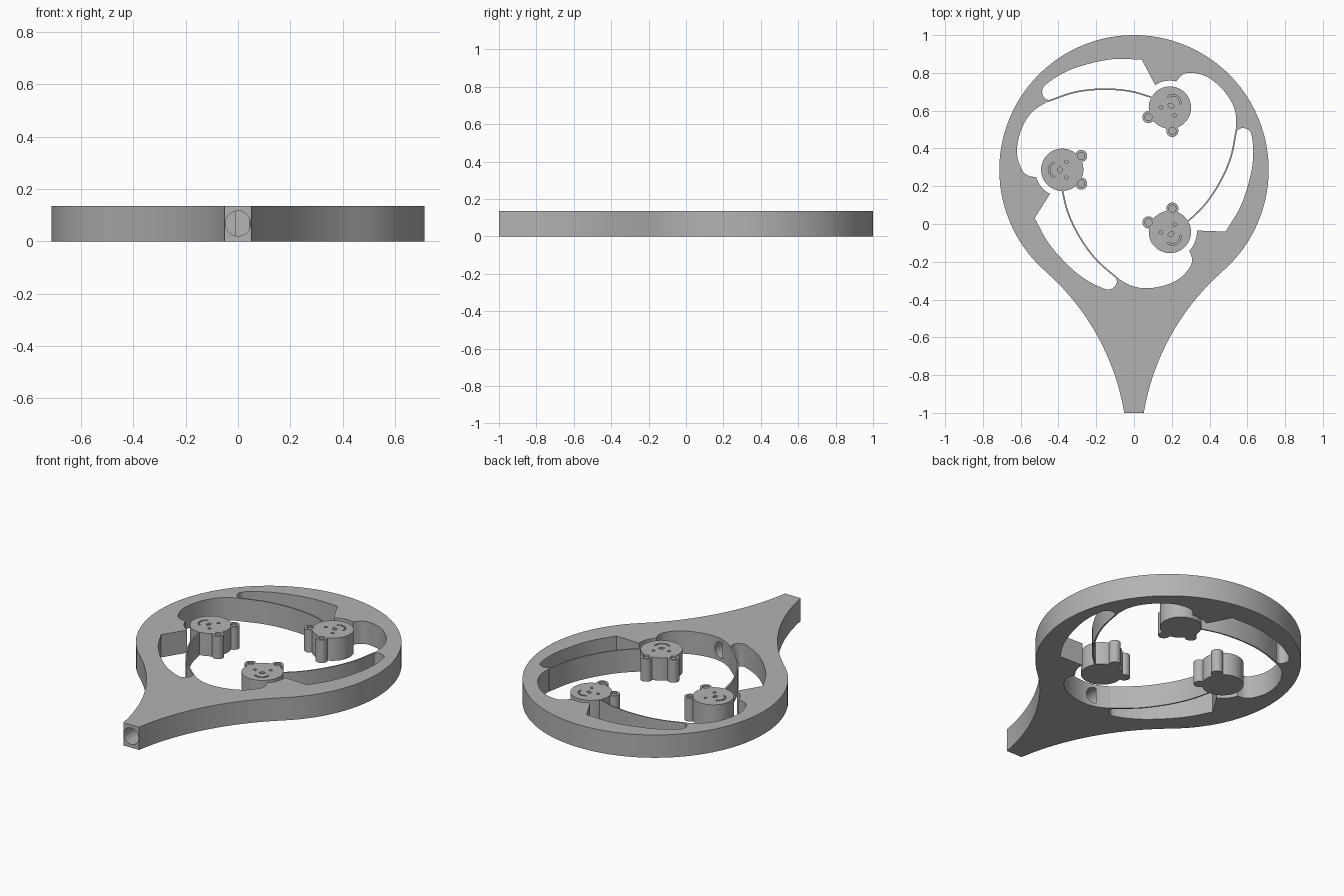
import bpy, bmesh, math
from mathutils import Vector, Matrix

HEIGHT = 0.135
CENTRE = Vector((0, 0.287))   # middle of the round frame
OUTER = 0.713
HEAD_R, EAR_R, EAR_D = 0.112, 0.032, 0.124

cube = bpy.data.objects.get("Cube")
if cube:
    bpy.data.objects.remove(cube, do_unlink=True)

grey = bpy.data.materials.new("plain grey")
grey.use_nodes = True
COLOUR = (0.45, 0.45, 0.45, 1)
grey.diffuse_color = COLOUR
grey.node_tree.nodes["Principled BSDF"].inputs["Base Color"].default_value = COLOUR


# 2D helpers
def polar(deg, r):
    return Vector((r * math.cos(math.radians(deg)), r * math.sin(math.radians(deg))))


def arc(c, r, a0, a1, n):
    return [Vector(c) + polar(a0 + (a1 - a0) * i / n, r) for i in range(n + 1)]


def turn(points, deg):
    m = Matrix.Rotation(math.radians(deg), 2)
    return [m @ p for p in points]


def smooth(points, n=8):
    """Catmull-Rom curve through the points."""
    p = [points[0] * 2 - points[1]] + points + [points[-1] * 2 - points[-2]]
    out = []
    for a, b, c, d in zip(p, p[1:], p[2:], p[3:]):
        for i in range(n):
            t = i / n
            out.append((b * 2 + (c - a) * t + (a * 2 - b * 5 + c * 4 - d) * t ** 2
                        + (b * 3 - a - c * 3 + d) * t ** 3) / 2)
    return out + [points[-1]]


def ribbon(path, width):
    left, right = [], []
    for i, p in enumerate(path):
        d = path[min(i + 1, len(path) - 1)] - path[max(i - 1, 0)]
        side = Vector((-d.y, d.x)).normalized() * width / 2
        left.append(p + side)
        right.append(p - side)
    return left + right[::-1]


# 3D helpers
def finish(obj):
    obj.data.materials.clear()
    obj.data.materials.append(grey)
    bpy.ops.object.select_all(action='DESELECT')
    obj.select_set(True)
    bpy.context.view_layer.objects.active = obj
    bpy.ops.object.shade_smooth_by_angle(angle=math.radians(30))


def prism(name, loops, z0=0.0, z1=HEIGHT):
    """Upright solid from closed outlines; inner outlines become openings."""
    curve = bpy.data.curves.new(name, 'CURVE')
    curve.dimensions, curve.fill_mode = '2D', 'BOTH'
    curve.extrude = (z1 - z0) / 2
    for loop in loops:
        s = curve.splines.new('POLY')
        s.points.add(len(loop) - 1)
        for sp, p in zip(s.points, loop):
            sp.co = (p.x, p.y, 0, 1)
        s.use_cyclic_u = True
    temp = bpy.data.objects.new(name, curve)
    bpy.context.collection.objects.link(temp)
    deps = bpy.context.evaluated_depsgraph_get()
    mesh = bpy.data.meshes.new_from_object(temp.evaluated_get(deps))
    bpy.data.objects.remove(temp, do_unlink=True)
    bm = bmesh.new()
    bm.from_mesh(mesh)
    bmesh.ops.remove_doubles(bm, verts=bm.verts, dist=1e-5)
    bmesh.ops.translate(bm, verts=bm.verts, vec=(0, 0, (z0 + z1) / 2))
    bmesh.ops.recalc_face_normals(bm, faces=bm.faces)
    bm.to_mesh(mesh)
    bm.free()
    obj = bpy.data.objects.new(name, mesh)
    bpy.context.collection.objects.link(obj)
    return obj


def carve(obj, cutter):
    mod = obj.modifiers.new("carve", 'BOOLEAN')
    mod.operation, mod.solver, mod.object = 'DIFFERENCE', 'EXACT', cutter
    bpy.context.view_layer.objects.active = obj
    bpy.ops.object.modifier_apply(modifier=mod.name)
    bpy.data.objects.remove(cutter, do_unlink=True)


# Outer outline: round frame flowing into a narrow handle
rim = arc(CENTRE, OUTER, -48.8, 228.8, 110)
flare = arc((-1.311, -1.211), 1.277, 48, 9.5, 30)
outline = rim + flare + [Vector((-p.x, p.y)) for p in reversed(flare)]

# One third of the opening: inner wall, hollow for the head, step, long slot
inner_wall = smooth([Vector(p) for p in (
    (-0.449, 0.366), (-0.529, 0.315), (-0.581, 0.247), (-0.613, 0.157),
    (-0.618, 0.072), (-0.592, -0.002), (-0.56, -0.031), (-0.518, -0.039))])
hollow = arc((-0.38, 0), 0.143, 197, 243, 12)
slot = smooth([polar(*p) for p in (
    (206, 0.585), (221.7, 0.597), (237.5, 0.618), (247.7, 0.637), (256.2, 0.649),
    (259, 0.643), (260.8, 0.622), (261.3, 0.6), (260.8, 0.588))])
third = inner_wall + hollow + slot
opening = [CENTRE + p for k in range(3) for p in turn(third, 120 * k)]

frame = prism("frame_with_handle", [outline, opening])

# Round socket running up the handle
bpy.ops.mesh.primitive_cylinder_add(vertices=48, radius=0.048, depth=0.722,
                                    location=(0, -0.689, 0.068),
                                    rotation=(math.pi / 2, 0, 0))
carve(frame, bpy.context.object)
finish(frame)

# Bear head outline, ears towards +y
head_cut, ear_cut = 14.4, 119
EARS = (54, 126)
head_line = (arc((0, 0), HEAD_R, EARS[1] + head_cut, 360 + EARS[0] - head_cut, 60)
             + arc(polar(EARS[0], EAR_D), EAR_R, EARS[0] - ear_cut, EARS[0] + ear_cut, 20)
             + arc((0, 0), HEAD_R, EARS[0] + head_cut, EARS[1] - head_cut, 12)
             + arc(polar(EARS[1], EAR_D), EAR_R, EARS[1] - ear_cut, EARS[1] + ear_cut, 20))

# Engraved features: inner ears, eyes, nose, smile
features = [arc(polar(a, EAR_D), 0.019, 0, 345, 23) for a in EARS]
features += [arc((x, 0.022), 0.009, 0, 345, 23) for x in (-0.042, 0.042)]
features += [[Vector((p.x * 1.5, p.y - 0.012)) for p in arc((0, 0), 0.011, 0, 345, 23)],
             ribbon(arc((0, -0.03), 0.04, 200, 340, 16), 0.008)]

spring_path = smooth([Vector(p) for p in (
    (-0.462, 0.361), (-0.312, 0.411), (-0.164, 0.427), (-0.021, 0.416), (0.105, 0.38))])

for k, place in enumerate(("right", "front", "back")):
    angle = 180 + 120 * k
    spot = CENTRE + polar(angle, 0.38)

    def at_head(loop):
        return [spot + p for p in turn(loop, angle + 90)]

    head = prism(place + "_bear_head", [at_head(head_line)])
    carve(head, prism("feature_cutter", [at_head(f) for f in features],
                      HEIGHT - 0.01, HEIGHT + 0.02))
    finish(head)

    # Thin springy arm from the frame to the head
    path = [CENTRE + p for p in turn(spring_path, 120 * (k + 1))]
    finish(prism(place + "_spring_arm", [ribbon(path, 0.008)]))
